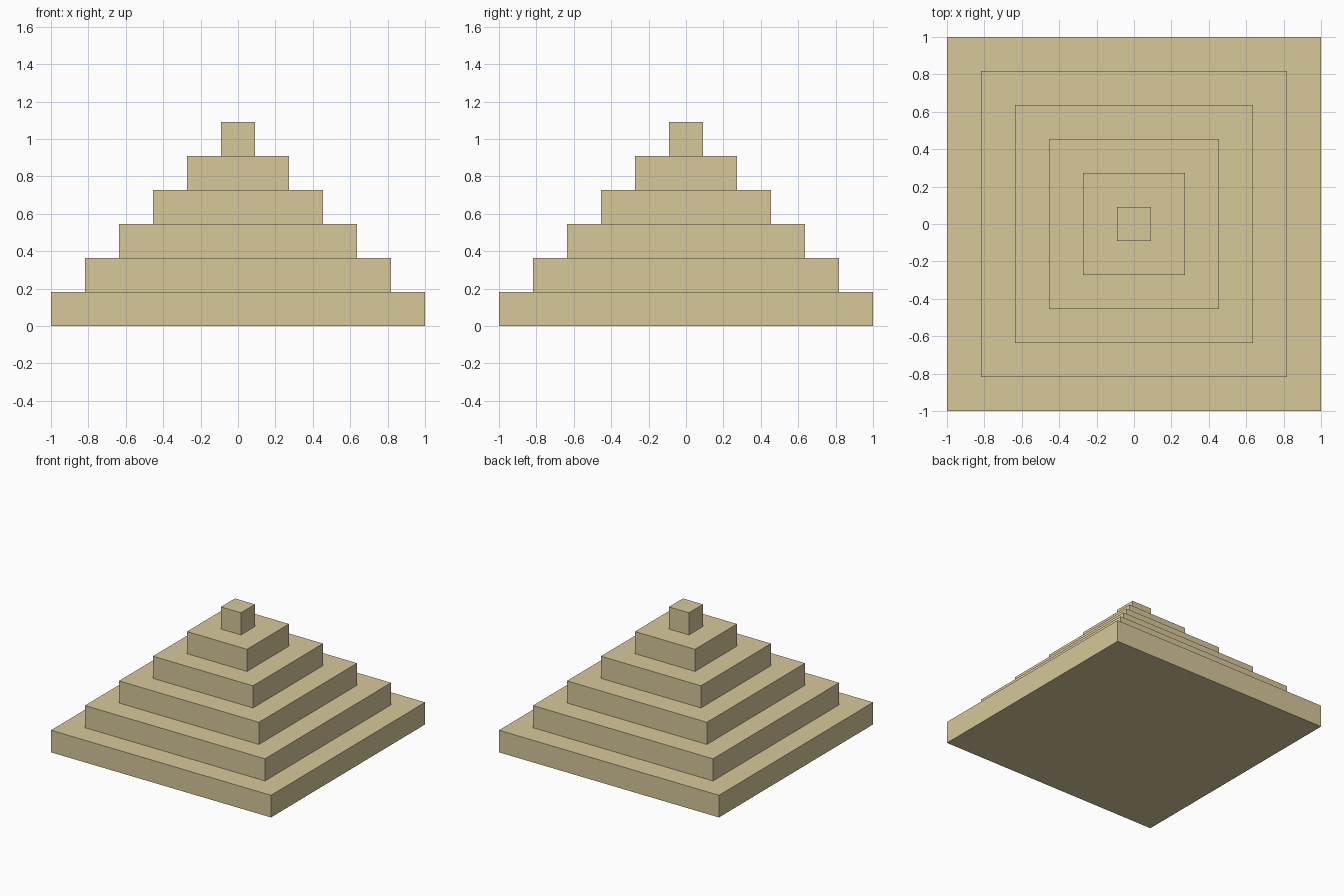
import bpy
import bmesh
from mathutils import Matrix

default_cube = bpy.data.objects.get("Cube")
if default_cube:
    bpy.data.objects.remove(default_cube, do_unlink=True)

TIERS = 6
STEP = 2 / (2 * TIERS - 1)  # rise and tread of every step

# Sandstone colour
sandstone = bpy.data.materials.new("sandstone")
sandstone.use_nodes = True
colour = (0.68, 0.58, 0.325, 1)
sandstone.diffuse_color = colour
sandstone.node_tree.nodes["Principled BSDF"].inputs["Base Color"].default_value = colour

# Bottom tier: a flat square slab standing on the ground
bm = bmesh.new()
slab = Matrix.Translation((0, 0, STEP / 2)) @ Matrix.Diagonal((2, 2, STEP, 1))
bmesh.ops.create_cube(bm, size=1, matrix=slab)
top = max(bm.faces, key=lambda face: face.calc_center_median().z)

# Upper tiers: inset the top face for the tread, then extrude it for the rise
for tier in range(1, TIERS):
    bmesh.ops.inset_individual(bm, faces=[top], thickness=STEP, use_even_offset=True)
    top = bmesh.ops.extrude_discrete_faces(bm, faces=[top])["faces"][0]
    bmesh.ops.translate(bm, verts=top.verts[:], vec=(0, 0, STEP))

bmesh.ops.recalc_face_normals(bm, faces=bm.faces[:])

# Finished pyramid
mesh = bpy.data.meshes.new("stepped_pyramid")
bm.to_mesh(mesh)
bm.free()
mesh.materials.append(sandstone)
pyramid = bpy.data.objects.new("stepped_pyramid", mesh)
bpy.context.collection.objects.link(pyramid)
